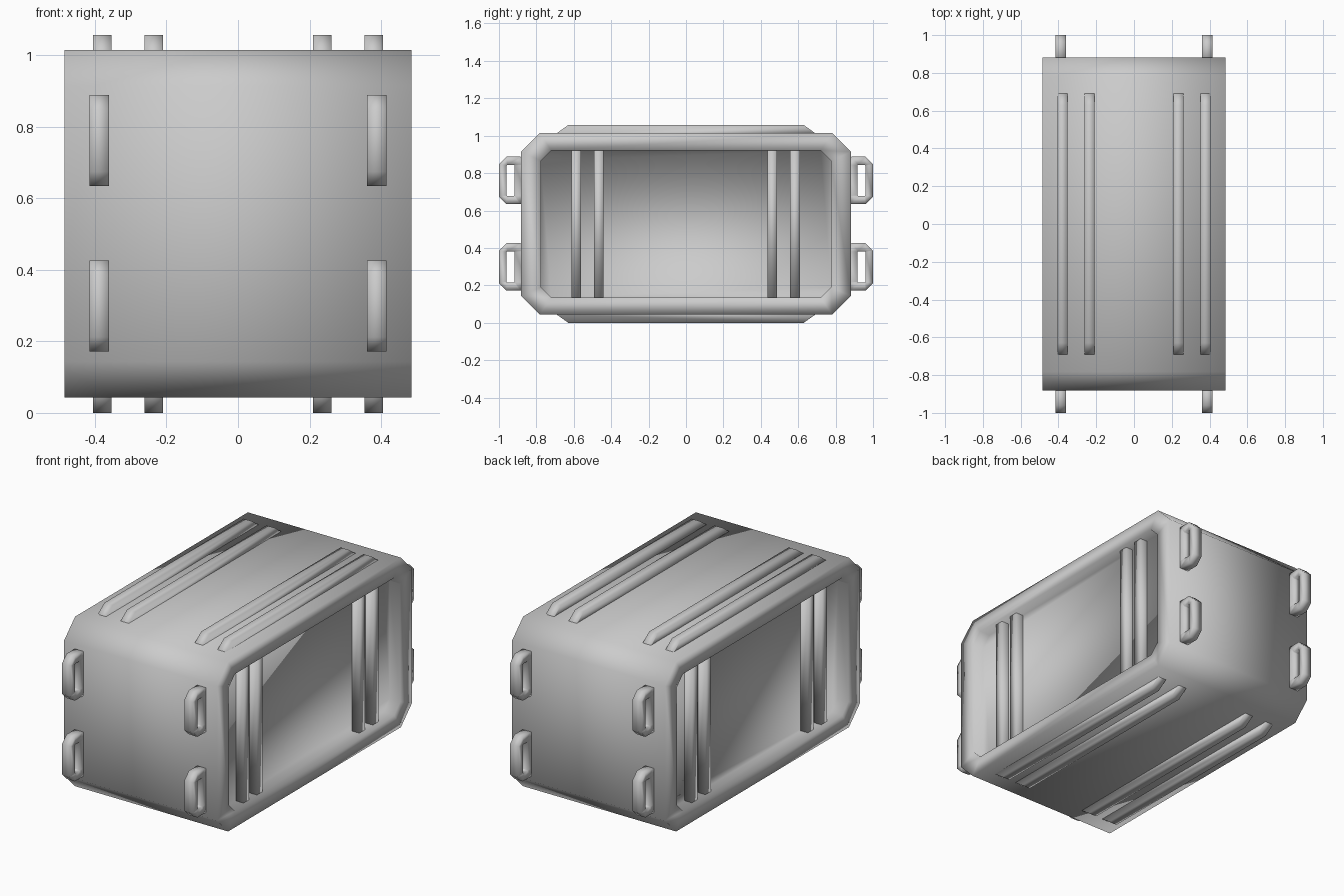
import bpy, bmesh
from mathutils import Vector

if "Cube" in bpy.data.objects:
    bpy.data.objects.remove(bpy.data.objects["Cube"])


def loft(name, loops, ring=False):
    """Skin a series of equal-length loops; close it into a ring or cap its ends."""
    bm = bmesh.new()
    rows = [[bm.verts.new(p) for p in loop] for loop in loops]
    n = len(rows[0])
    pairs = list(zip(rows, rows[1:])) + ([(rows[-1], rows[0])] if ring else [])
    for a, b in pairs:
        for i in range(n):
            j = (i + 1) % n
            bm.faces.new((a[i], a[j], b[j], b[i]))
    if not ring:
        bm.faces.new(rows[0])
        bm.faces.new(rows[-1])
    bmesh.ops.recalc_face_normals(bm, faces=bm.faces)
    mesh = bpy.data.meshes.new(name)
    bm.to_mesh(mesh)
    bm.free()
    obj = bpy.data.objects.new(name, mesh)
    bpy.context.collection.objects.link(obj)
    for p in mesh.polygons:
        p.use_smooth = True
    return obj


def octagon(x, cy, cz, hy, hz, c):
    """Chamfered rectangle in the yz plane at x."""
    pts = [(hy - c, -hz), (hy, c - hz), (hy, hz - c), (hy - c, hz),
           (c - hy, hz), (-hy, hz - c), (-hy, c - hz), (c - hy, -hz)]
    return [(x, cy + y, cz + z) for y, z in pts]


def rib(name, centre, along, up, half_len, height, taper):
    """Raised bar with sloped ends, standing on centre and slightly embedded."""
    along, up, centre = Vector(along), Vector(up), Vector(centre)
    across = along.cross(up)
    prof = [(-half_len, -0.01), (-half_len, 0), (taper - half_len, height),
            (half_len - taper, height), (half_len, 0), (half_len, -0.01)]
    loops = [[centre + along * l + up * h + across * w for l, h in prof]
             for w in (-0.026, 0.026)]
    return loft(name, loops)


# Container body with a recessed panel at each open end
MID, HZ, HX, PANEL = 0.5285, 0.4855, 0.485, 0.418


def outer(x):
    return octagon(x, 0, MID, 0.882, HZ, 0.10)


def inner(x):
    return octagon(x, 0, MID, 0.775, 0.393, 0.055)


loft("container_body", [inner(-PANEL), inner(-HX), outer(-HX),
                        outer(HX), inner(HX), inner(PANEL)])

# Long ribs on the top and bottom
for sz, label in ((1, "top"), (-1, "bottom")):
    for x in (-0.379, -0.235, 0.235, 0.379):
        rib(label + "_rib", (x, 0, MID + sz * HZ), (0, 1, 0), (0, 0, sz),
            0.69, 0.043, 0.06)

# Vertical bars on the recessed end panels
for sx in (-1, 1):
    for y in (-0.587, -0.466, 0.461, 0.583):
        rib("end_panel_bar", (sx * PANEL, y, MID), (0, 0, 1), (sx, 0, 0),
            0.394, 0.046, 0.0)

# Handle loops on the front and back
for sy in (-1, 1):
    for sx in (-1, 1):
        for z in (0.299, 0.761):
            x, w = sx * 0.388, 0.027
            big = [octagon(x + d, sy * 0.9225, z, 0.0775, 0.127, 0.04) for d in (-w, w)]
            hole = [octagon(x + d, sy * 0.938, z, 0.022, 0.083, 0.004)
                    for d in (w, -w)]
            loft("handle_loop", big + hole, ring=True)
